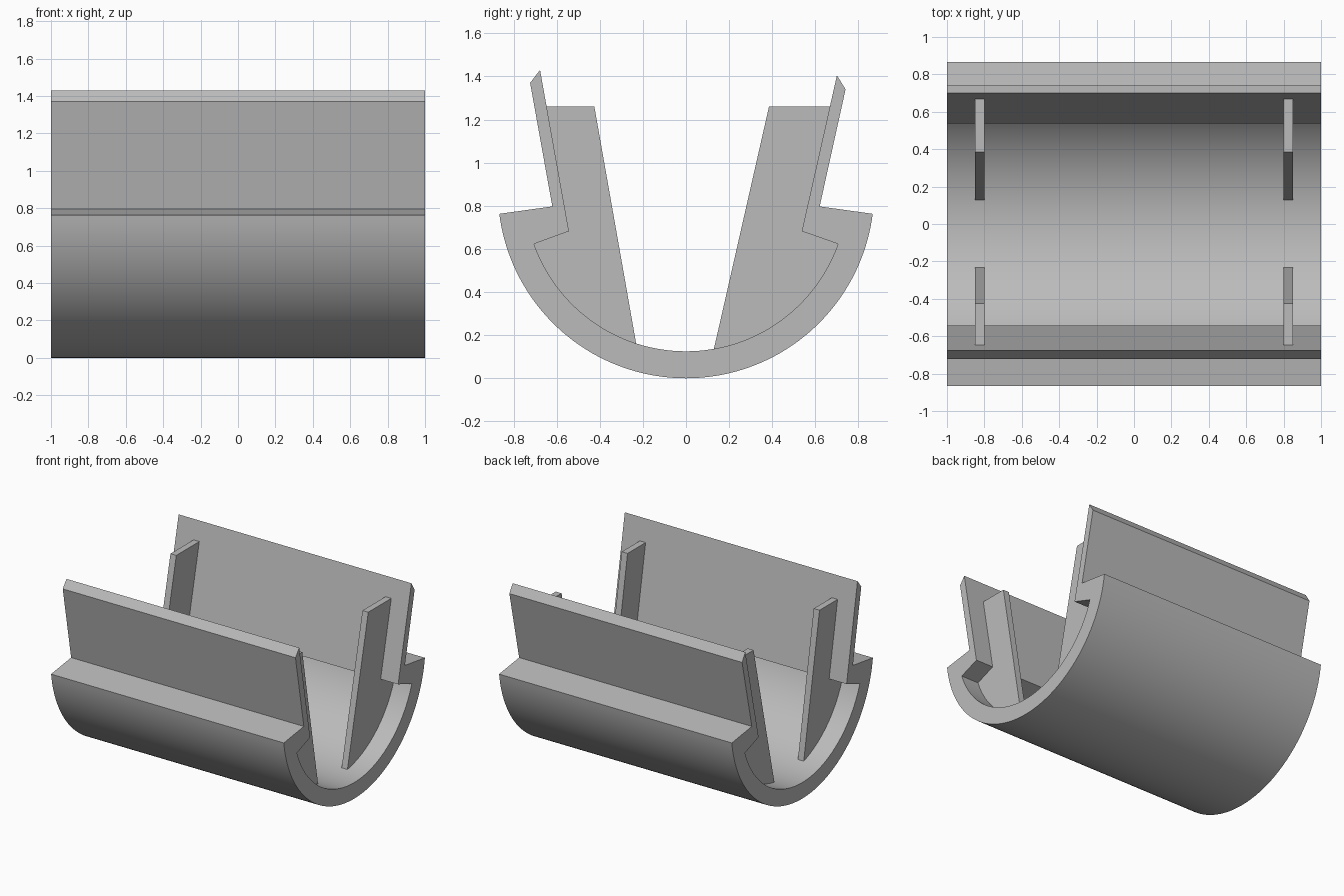
import bpy, bmesh, math

cube = bpy.data.objects.get("Cube")
if cube:
    bpy.data.objects.remove(cube, do_unlink=True)

grey = bpy.data.materials.new("plain grey")
grey.use_nodes = True
colour = (0.5, 0.5, 0.5, 1)
grey.diffuse_color = colour
grey.node_tree.nodes["Principled BSDF"].inputs["Base Color"].default_value = colour

CENTRE = 0.873


def arc(radius, start, end, steps):
    """Points on a trough circle between two y positions, along the lower half."""
    a, b = math.asin(start / radius), math.asin(end / radius)
    angles = [a + (b - a) * i / steps for i in range(steps + 1)]
    return [(radius * math.sin(t), CENTRE - radius * math.cos(t)) for t in angles]


def extrude_profile(name, profile, x0, x1):
    """Solid made by sweeping a y-z outline along x."""
    bm = bmesh.new()
    face = bm.faces.new([bm.verts.new((x0, y, z)) for y, z in profile])
    swept = bmesh.ops.extrude_face_region(bm, geom=[face])["geom"]
    bmesh.ops.translate(bm, vec=(x1 - x0, 0, 0),
                        verts=[v for v in swept if isinstance(v, bmesh.types.BMVert)])
    bmesh.ops.recalc_face_normals(bm, faces=bm.faces)
    mesh = bpy.data.meshes.new(name)
    bm.to_mesh(mesh)
    bm.free()
    obj = bpy.data.objects.new(name, mesh)
    bpy.context.collection.objects.link(obj)
    mesh.materials.append(grey)
    bpy.ops.object.select_all(action='DESELECT')
    obj.select_set(True)
    bpy.context.view_layer.objects.active = obj
    bpy.ops.object.shade_smooth_by_angle(angle=math.radians(20))
    return obj


# Curved trough with shoulders, under-cut lips and leaning walls
outer = arc(0.873, -0.866, 0.866, 72)
inner = arc(0.748, 0.705, -0.705, 64)
back_wall = [(0.62, 0.797), (0.74, 1.34), (0.70, 1.405), (0.537, 0.682)]
front_wall = [(-0.543, 0.682), (-0.677, 1.43), (-0.723, 1.37), (-0.62, 0.797)]
extrude_profile("trough_shell", outer + back_wall + inner + front_wall, -1, 1)

# Ribs, their outer edges sunk slightly into the shell
back_rib = [(0.16, 0.27), (0.385, 1.26), (0.667, 1.26), (0.69, 1.26), (0.56, 0.69),
            (0.72, 0.64)] + arc(0.765, 0.715, 0.125, 24)
front_rib = [(-0.425, 1.26), (-0.647, 1.26), (-0.67, 1.26), (-0.565, 0.69),
             (-0.72, 0.64)] + arc(0.765, -0.715, -0.228, 24)
for side, x in (("left", 0.80), ("right", -0.85)):
    extrude_profile("back_rib_" + side, back_rib, x, x + 0.05)
    extrude_profile("front_rib_" + side, front_rib, x, x + 0.05)
